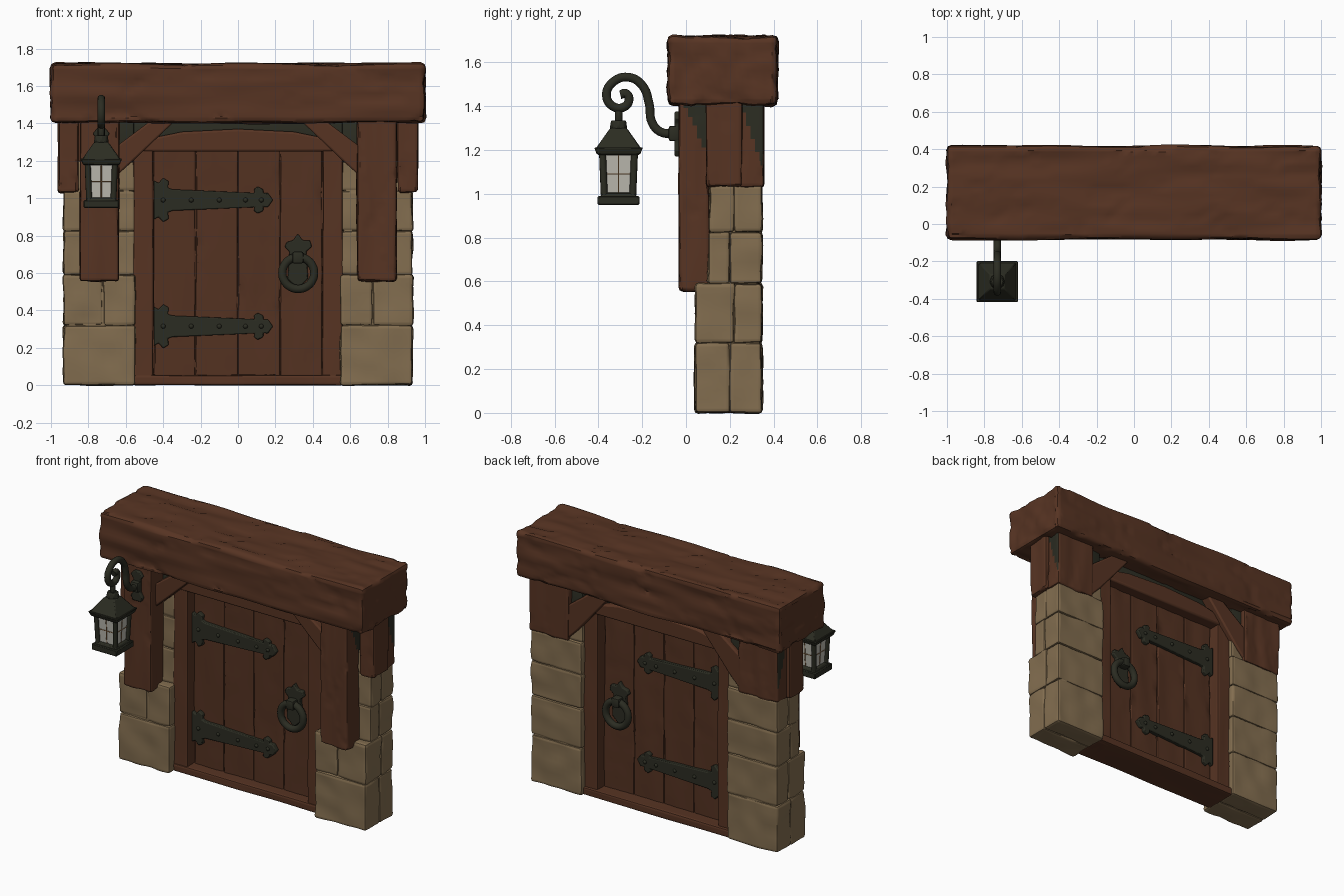
import bpy, bmesh, math
from mathutils import Vector, Matrix, noise

if "Cube" in bpy.data.objects:
    bpy.data.objects.remove(bpy.data.objects["Cube"])


def material(name, rgb):
    m = bpy.data.materials.new(name)
    m.diffuse_color = (*rgb, 1)
    m.use_nodes = True
    m.node_tree.nodes["Principled BSDF"].inputs["Base Color"].default_value = m.diffuse_color
    return m


WOOD = material("brown wood", (0.095, 0.034, 0.0165))
DOOR = material("dark door wood", (0.088, 0.032, 0.0155))
STONE = material("tan stone", (0.225, 0.154, 0.079))
IRON = material("dark iron", (0.0245, 0.0255, 0.016))
GLASS = material("pale glass", (0.50, 0.485, 0.43))
RUST = material("rusty lead", (0.22, 0.12, 0.05))


def finish(name, bm, mat, angle=40):
    me = bpy.data.meshes.new(name)
    bmesh.ops.recalc_face_normals(bm, faces=bm.faces)
    bm.to_mesh(me)
    bm.free()
    me.materials.append(mat)
    me.polygons.foreach_set("use_smooth", [True] * len(me.polygons))
    me.set_sharp_from_angle(angle=math.radians(angle))
    ob = bpy.data.objects.new(name, me)
    bpy.context.collection.objects.link(ob)
    return ob


def block(name, lo, hi, mat, bevel=0.015, rough=0.0, step=0.05, grain=None, crack=0.0):
    """Bevelled box; rough adds hand-carved unevenness, stretched along the grain axis."""
    lo, hi = Vector(lo), Vector(hi)
    lo, hi = Vector(map(min, lo, hi)), Vector(map(max, lo, hi))
    bm = bmesh.new()
    bmesh.ops.create_cube(bm, size=1)
    for v in bm.verts:
        v.co = Vector([(lo[i] + hi[i]) / 2 + v.co[i] * (hi[i] - lo[i]) for i in range(3)])
    bmesh.ops.bevel(bm, geom=bm.edges[:], offset=bevel, segments=2, profile=0.5,
                    affect='EDGES')
    if rough:
        for ax in range(3):
            a, b = lo[ax] + bevel * 1.3, hi[ax] - bevel * 1.3
            n = max(1, round((b - a) / step))
            for k in range(n + 1):
                co, no = Vector(), Vector()
                co[ax], no[ax] = a + (b - a) * k / n, 1
                bmesh.ops.bisect_plane(bm, geom=bm.verts[:] + bm.edges[:] + bm.faces[:],
                                       plane_co=co, plane_no=no)
        bm.normal_update()
        moves = []
        for v in bm.verts:
            p = v.co * 9
            if grain is not None:
                p = v.co * 13
                p[grain] = v.co[grain] * 2.5
            d = rough * (noise.noise(p + lo * 3) - 0.1)
            if crack and abs(noise.noise(p * 0.8 + Vector((7, 3, 5)))) < 0.055:
                d -= crack
            moves.append((v, v.normal * d))
        for v, d in moves:
            v.co += d
    return finish(name, bm, mat)


def stain(ob, rule):
    """Dark iron stain on the faces picked by rule(centre, normal)."""
    ob.data.materials.append(IRON)
    for f in ob.data.polygons:
        if rule(f.center, f.normal):
            f.material_index = 1


def prism(name, pts, y0, y1, mat, bevel=0.008):
    """Outline in x,z pushed through from y0 to y1."""
    bm = bmesh.new()
    f = bm.faces.new([bm.verts.new((x, y0, z)) for x, z in pts])
    for v in bmesh.ops.extrude_face_region(bm, geom=[f])["geom"]:
        if isinstance(v, bmesh.types.BMVert):
            v.co.y = y1
    ob = finish(name, bm, mat)
    b = ob.modifiers.new("soft edge", 'BEVEL')
    b.width, b.segments = bevel, 2
    return ob


def frustum(name, c, z0, z1, half0, half1, mat, sides=4):
    k = math.sqrt(2) if sides == 4 else 1
    bm = bmesh.new()
    bmesh.ops.create_cone(bm, cap_ends=True, segments=sides, radius1=half0 * k,
                          radius2=half1 * k, depth=z1 - z0,
                          matrix=Matrix.Translation((c[0], c[1], (z0 + z1) / 2))
                          @ Matrix.Rotation(math.pi / 4, 4, 'Z'))
    ob = finish(name, bm, mat)
    b = ob.modifiers.new("soft edge", 'BEVEL')
    b.width, b.segments = 0.005, 1
    return ob


def tube(name, pts, radius, mat, cyclic=False):
    cu = bpy.data.curves.new(name, 'CURVE')
    cu.dimensions = '3D'
    cu.bevel_depth, cu.bevel_resolution, cu.resolution_u = radius, 3, 6
    cu.use_fill_caps = True
    sp = cu.splines.new('BEZIER')
    sp.bezier_points.add(len(pts) - 1)
    for bp, p in zip(sp.bezier_points, pts):
        bp.co = p
        bp.handle_left_type = bp.handle_right_type = 'AUTO'
    sp.use_cyclic_u = cyclic
    cu.materials.append(mat)
    ob = bpy.data.objects.new(name, cu)
    bpy.context.collection.objects.link(ob)
    bpy.ops.object.select_all(action='DESELECT')
    ob.select_set(True)
    bpy.context.view_layer.objects.active = ob
    bpy.ops.object.convert(target='MESH')
    return ob


# Heavy lintel beam
block("top_beam", (-1, -0.083, 1.403), (1, 0.418, 1.72), WOOD, 0.025, 0.013, 0.025, 0, 0.006)

rows = [(0, 0.32, 0.04), (0.32, 0.59, 0.045), (0.59, 0.825, 0.10), (0.825, 1.04, 0.105),
        (1.04, 1.20, 0.11)]
for s, side in ((-1, "left"), (1, "right")):
    # Stone pillar: core, then a front and a back block in each course
    block(f"{side}_lower_core", (s * 0.562, 0.057, 0.01), (s * 0.918, 0.338, 0.575), STONE)
    block(f"{side}_upper_core", (s * 0.562, 0.117, 0.5), (s * 0.90, 0.325, 1.18), STONE)
    for i, (z0, z1, yf) in enumerate(rows):
        ym = 0.20 + 0.02 * (i % 2)
        xo, yb = (0.934, 0.348) if i < 4 else (0.90, 0.333)
        z0, z1 = max(0, z0 - 0.002), z1 + 0.002
        for part, y0, y1 in (("front", yf, ym + 0.002), ("back", ym - 0.002, yb)):
            cuts = [0.547, 0.72, xo] if i == 1 and part == "front" else [0.547, xo]
            for j in range(len(cuts) - 1):
                block(f"{side}_stone_{i}_{part}_{j}", (s * cuts[j], y0, z0),
                      (s * cuts[j + 1], y1, z1), STONE, 0.016, 0.010, 0.04)
    # Timber posts around the pillar head, stained near the top
    front = block(f"{side}_front_post", (s * 0.636, -0.032, 0.555), (s * 0.848, 0.11, 1.43),
                  WOOD, 0.015, 0.009, 0.02, 2, 0.004)
    stain(front, lambda c, n: n.x * s > 0.7 and c.z > 1.39 - 2.2 * c.y)
    block(f"{side}_side_post", (s * 0.85, 0.09, 1.03), (s * 0.963, 0.257, 1.43), WOOD,
          0.015, 0.008, 0.03, 2, 0.004)
    back = block(f"{side}_back_post", (s * 0.64, 0.235, 1.03), (s * 0.94, 0.355, 1.43), WOOD,
                 0.015, 0.008, 0.02, 2, 0.003)
    stain(back, lambda c, n: n.x * s > 0.7 and c.z > 1.42 - 3 * (c.y - 0.25))
    block(f"{side}_pillar_head", (s * 0.555, 0.10, 1.19), (s * 0.845, 0.32, 1.43), IRON)
    block(f"{side}_outer_head", (s * 0.84, 0.12, 1.1), (s * 0.92, 0.33, 1.43), WOOD)
    # Diagonal braces, front and back
    for part, y0, y1, low in (("front", 0.02, 0.12, (0.66, 1.11)),
                              ("back", 0.25, 0.348, (0.66, 1.04))):
        foot = (0.56, 1.2) if part == "front" else (0.57, 1.13)
        prism(f"{side}_{part}_brace", [(s * x, z) for x, z in (
            (0.33, 1.42), (0.46, 1.42), (0.66, 1.27), low, foot)], y0, y1, WOOD, 0.01)
    # Door jamb
    block(f"{side}_jamb", (s * 0.452, 0.10, 0.0), (s * 0.56, 0.31, 1.3), WOOD,
          0.012, 0.006, 0.05, 2)

# Door head, sill and dark panel above
prism("door_head", [(-0.56, 1.25), (0.56, 1.25), (0.52, 1.31), (0.30, 1.355), (0, 1.37),
                    (-0.30, 1.355), (-0.52, 1.31)], 0.095, 0.315, WOOD, 0.012)
block("door_sill", (-0.56, 0.092, 0), (0.56, 0.33, 0.055), WOOD, 0.012, 0.005, 0.06, 0)
block("dark_head_panel", (-0.6, 0.125, 1.27), (0.6, 0.28, 1.43), IRON)

# Door planks over a solid backing
YF, YB = 0.168, 0.24
block("door_backing", (-0.46, YF + 0.012, 0.045), (0.46, YB - 0.012, 1.27), DOOR)
for i in range(4):
    x = -0.452 + i * 0.226
    block(f"door_plank_{i}", (x, YF, 0.045), (x + 0.226, YB, 1.27), DOOR,
          0.010, 0.006, 0.04, 2, 0.003)


# Strap hinges and ring handles on both faces of the door
def hinge_outline(z):
    half = [(-0.45, 0.105), (-0.425, 0.09), (-0.40, 0.118), (-0.37, 0.10), (-0.375, 0.065),
            (-0.35, 0.057), (0.09, 0.038), (0.085, 0.058), (0.105, 0.072), (0.135, 0.058),
            (0.135, 0.036), (0.16, 0.038), (0.187, 0.0)]
    return [(x, z + h) for x, h in half] + [(x, z - h) for x, h in reversed(half[:-1])]


plate = [(0.32, 0.81), (0.345, 0.775), (0.385, 0.775), (0.395, 0.74), (0.365, 0.715),
         (0.375, 0.57), (0.32, 0.515), (0.265, 0.57), (0.275, 0.715), (0.25, 0.74),
         (0.26, 0.765), (0.295, 0.775)]
for face, y, d in (("front", YF, -1), ("back", YB, 1)):
    for lvl, z in (("lower", 0.315), ("upper", 0.99)):
        prism(f"{face}_{lvl}_hinge", hinge_outline(z), y - d * 0.02, y + d * 0.025, IRON, 0.006)
        for x in (-0.40, -0.25, -0.10, 0.04, 0.125):
            bm = bmesh.new()
            bmesh.ops.create_icosphere(bm, subdivisions=2, radius=0.013,
                                       matrix=Matrix.Translation((x, y + d * 0.024, z)))
            finish(f"{face}_{lvl}_rivet", bm, IRON)
    prism(f"{face}_handle_plate", plate, y - d * 0.02, y + d * 0.025, IRON, 0.006)
    block(f"{face}_handle_knuckle", (0.29, y, 0.65), (0.35, y + d * 0.075, 0.715), IRON, 0.012)
    tube(f"{face}_handle_ring", [(0.322 + 0.085 * math.cos(a), y + d * 0.045,
                                  0.6 + 0.085 * math.sin(a))
                                 for a in (k * math.pi / 6 for k in range(12))],
         0.023, IRON, True)

# Lantern bracket: wall plate and scrolled arm
cx, cy = -0.731, -0.308
prism("lantern_wall_plate", [(cx + sx * w, z) for sx, prof in (
    (1, [(0.03, 1.17), (0.045, 1.2), (0.025, 1.23), (0.025, 1.32), (0.045, 1.345), (0.02, 1.375)]),
    (-1, [(0.02, 1.375), (0.045, 1.345), (0.025, 1.32), (0.025, 1.23), (0.045, 1.2), (0.03, 1.17)]))
    for w, z in prof], -0.02, -0.052, IRON, 0.006)
block("lantern_arm_socket", (cx - 0.03, -0.08, 1.24), (cx + 0.03, -0.03, 1.31), IRON, 0.012)
path = [(-0.04, 1.275), (-0.115, 1.282), (-0.155, 1.325), (-0.168, 1.41), (-0.20, 1.495),
        (-0.265, 1.532), (-0.335, 1.508), (-0.363, 1.45), (-0.335, 1.40), (-0.285, 1.395),
        (-0.26, 1.43), (-0.275, 1.458), (-0.30, 1.452)]
tube("lantern_scroll_arm", [(cx, y, z) for y, z in path], 0.021, IRON)

# Lantern body
c = (cx, cy)
frustum("lantern_hanger", c, 1.32, 1.40, 0.019, 0.019, IRON, 8)
frustum("lantern_finial", c, 1.295, 1.335, 0.042, 0.036, IRON, 8)
frustum("lantern_roof", c, 1.205, 1.30, 0.105, 0.038, IRON)
frustum("lantern_eaves", c, 1.178, 1.212, 0.098, 0.112, IRON)
frustum("lantern_base", c, 0.948, 0.99, 0.095, 0.095, IRON)
frustum("lantern_base_step", c, 0.985, 1.005, 0.085, 0.075, IRON)
frustum("lantern_glass", c, 0.995, 1.18, 0.062, 0.072, GLASS)
for sx in (-1, 1):
    for sy in (-1, 1):
        tube("lantern_corner_bar", [(cx + sx * 0.065, cy + sy * 0.065, 0.99),
                                    (cx + sx * 0.073, cy + sy * 0.073, 1.185)], 0.016, IRON)
for k in range(4):
    # Glazing bars on each pane
    n = Vector((math.cos(k * math.pi / 2), math.sin(k * math.pi / 2), 0))
    t, o, up = Vector((-n.y, n.x, 0)), Vector((cx, cy, 0)), Vector((0, 0, 1))
    tube("lantern_upright_glazing_bar", [o + n * 0.063 + up, o + n * 0.072 + up * 1.18], 0.003, RUST)
    tube("lantern_cross_glazing_bar", [o + n * 0.067 - t * 0.066 + up * 1.09,
                                       o + n * 0.067 + t * 0.066 + up * 1.09], 0.003, RUST)
